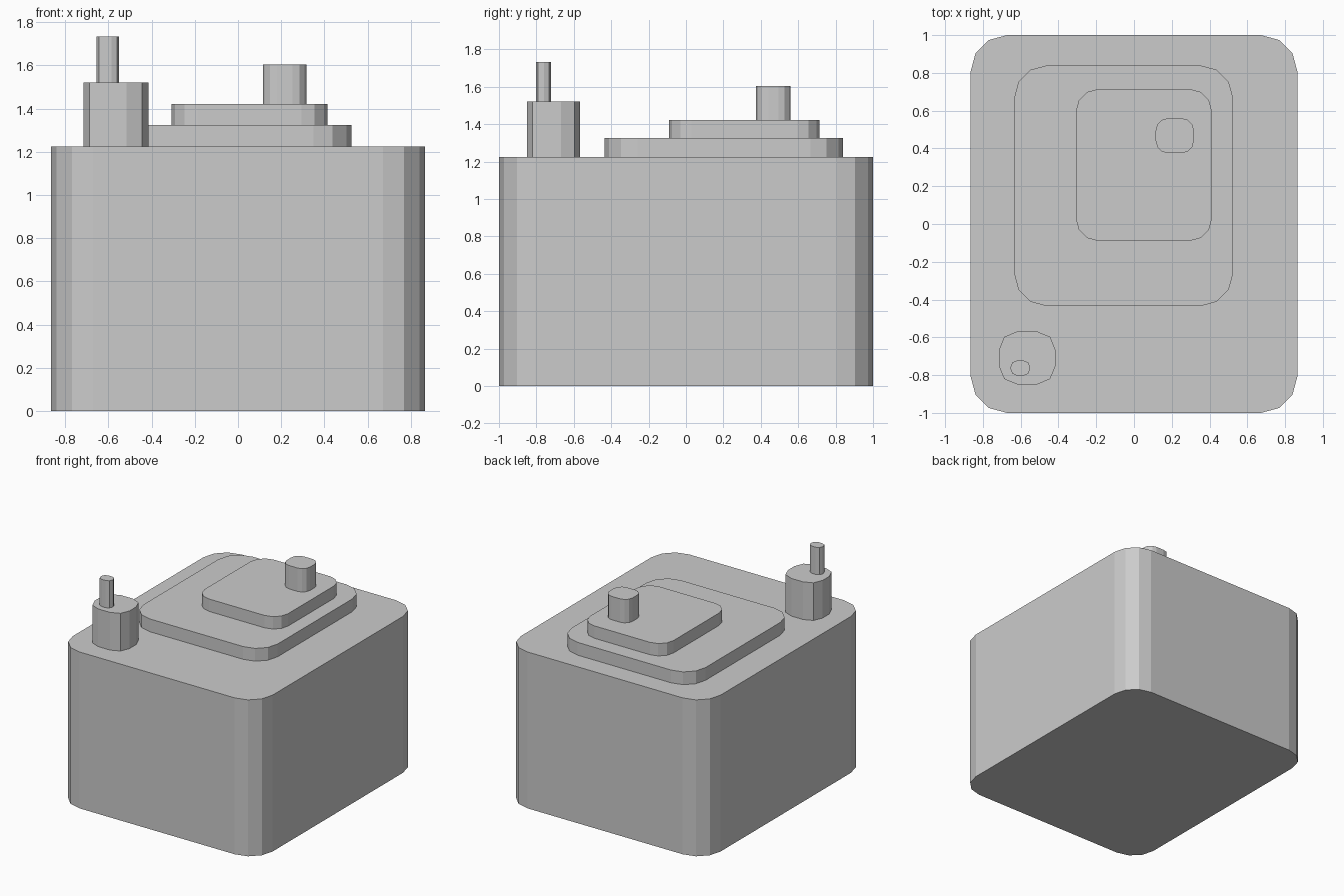
import bpy, bmesh
from math import sin, cos, pi

if "Cube" in bpy.data.objects:
    bpy.data.objects.remove(bpy.data.objects["Cube"])


def rounded_block(name, x0, x1, y0, y1, z0, z1, r, segs):
    """Extruded rounded rectangle with flat-faceted corners."""
    corners = [(x1 - r, y1 - r), (x0 + r, y1 - r), (x0 + r, y0 + r), (x1 - r, y0 + r)]
    bm = bmesh.new()
    ring = []
    for i, (cx, cy) in enumerate(corners):
        for s in range(segs + 1):
            a = (i + s / segs) * pi / 2
            ring.append(bm.verts.new((cx + r * cos(a), cy + r * sin(a), z0)))
    base = bm.faces.new(ring)
    top = bmesh.ops.extrude_face_region(bm, geom=[base], use_keep_orig=True)["geom"]
    bmesh.ops.translate(bm, vec=(0, 0, z1 - z0),
                        verts=[v for v in top if isinstance(v, bmesh.types.BMVert)])
    bmesh.ops.recalc_face_normals(bm, faces=bm.faces)
    mesh = bpy.data.meshes.new(name)
    bm.to_mesh(mesh)
    bm.free()
    obj = bpy.data.objects.new(name, mesh)
    bpy.context.collection.objects.link(obj)
    return obj


# Main building mass
rounded_block("main_body", -0.865, 0.865, -1, 1, 0, 1.225, 0.193, 3)
# Stepped roof with a small block on top
rounded_block("lower_roof_step", -0.635, 0.525, -0.435, 0.84, 1.225, 1.325, 0.175, 3)
rounded_block("upper_roof_step", -0.308, 0.413, -0.09, 0.715, 1.325, 1.422, 0.12, 3)
rounded_block("roof_block", 0.115, 0.317, 0.375, 0.56, 1.422, 1.605, 0.065, 3)
# Corner chimney and its thin pipe
rounded_block("chimney", -0.716, -0.415, -0.85, -0.568, 1.225, 1.52, 0.1, 2)
rounded_block("chimney_pipe", -0.654, -0.55, -0.803, -0.722, 1.52, 1.733, 0.036, 2)
